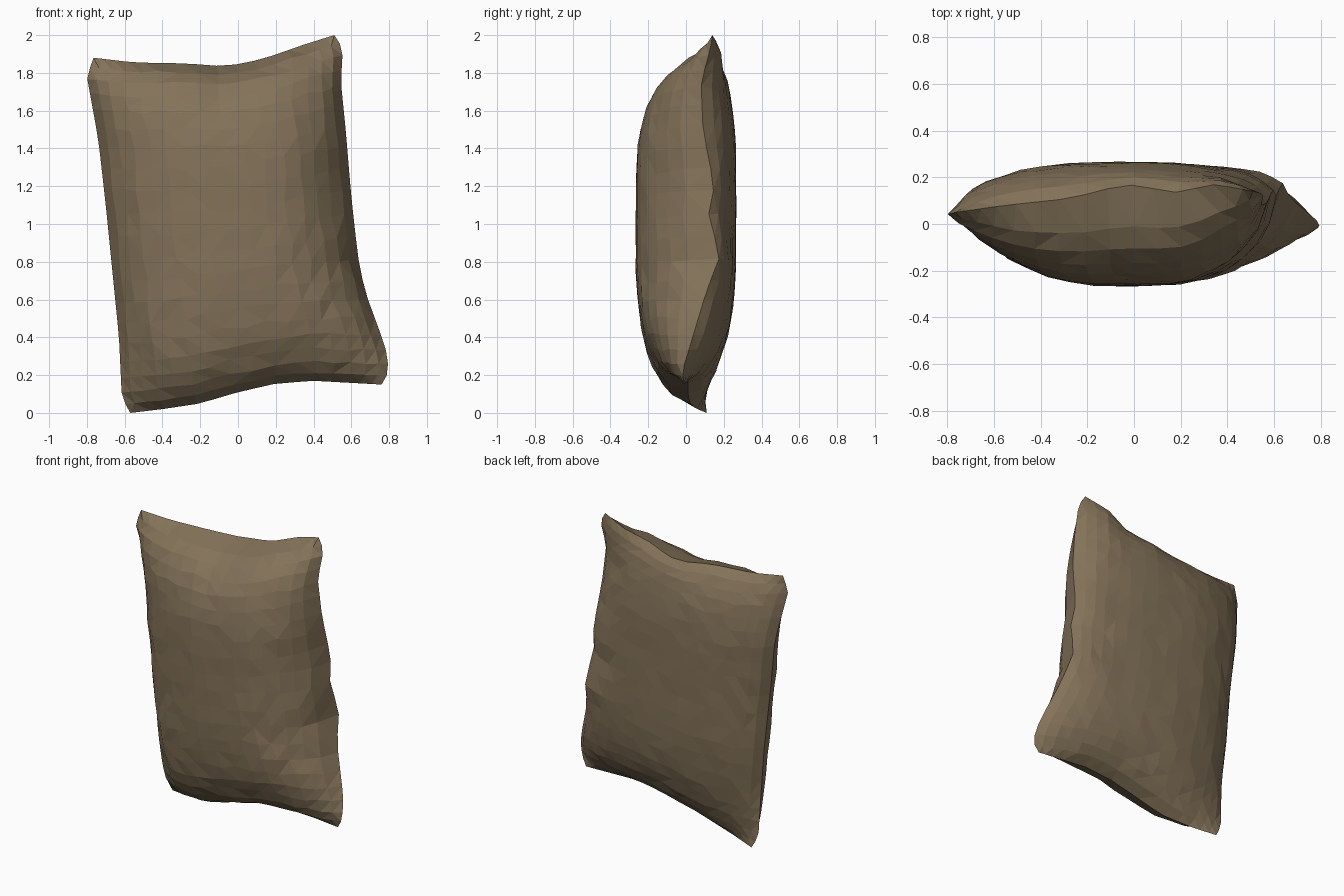
import bpy
import bmesh
import math
import random
from mathutils import Vector

random.seed(7)
default_cube = bpy.data.objects.get("Cube")
if default_cube:
    bpy.data.objects.remove(default_cube)

COLUMNS, ROWS = 16, 20
DEPTH = 0.268

# Seam line around the pillow, one path per side (x, y, z)
LEFT_PATH = [(-.57, .11, 0), (-.615, .1, .08), (-.63, .09, .4), (-.66, .1, .7),
             (-.7, .09, 1.1), (-.74, .1, 1.45), (-.8, .04, 1.78), (-.765, .05, 1.88)]
RIGHT_PATH = [(.76, -.01, .15), (.8, -.02, .22), (.78, .02, .35), (.67, .11, .65),
              (.635, .18, .83), (.61, .12, 1.05), (.595, .15, 1.2), (.57, .09, 1.5),
              (.545, .08, 1.75), (.555, .13, 1.93), (.51, .14, 2)]
BOTTOM_PATH = [(-.57, .11, 0), (-.4, .06, .02), (-.2, .02, .05), (0, .01, .11),
               (.2, .01, .155), (.4, .01, .17), (.76, -.01, .15)]
TOP_PATH = [(-.765, .05, 1.88), (-.55, .08, 1.855), (-.27, .11, 1.85), (-.08, .16, 1.835),
            (.03, .17, 1.85), (.15, .13, 1.88), (.35, .17, 1.95), (.51, .14, 2)]

# Squareness of each panel toward its left, right, bottom and top edges
FULLNESS = {-1: (2.4, 3, 4, 4.5), 1: (2.5, 2.6, 2.7, 4.8)}


def point_on_path(path, fraction):
    """Point at a fraction of the length of a polyline."""
    points = [Vector(p) for p in path]
    lengths = [(b - a).length for a, b in zip(points, points[1:])]
    remaining = fraction * sum(lengths)
    for start, end, length in zip(points, points[1:], lengths):
        if remaining <= length:
            return start.lerp(end, remaining / length)
        remaining -= length
    return points[-1]


def seam_surface(u, v):
    """Sheet stretched between the four seam paths."""
    across = point_on_path(LEFT_PATH, v).lerp(point_on_path(RIGHT_PATH, v), u)
    along = point_on_path(BOTTOM_PATH, u).lerp(point_on_path(TOP_PATH, u), v)
    low = Vector(BOTTOM_PATH[0]).lerp(Vector(BOTTOM_PATH[-1]), u)
    high = Vector(TOP_PATH[0]).lerp(Vector(TOP_PATH[-1]), u)
    return across + along - low.lerp(high, v)


def puff(u, v, side):
    """How full the stuffing is, from none at the seam to full in the middle."""
    left, right, bottom, top = FULLNESS[side]
    s, t = abs(2 * u - 1), abs(2 * v - 1)
    width = 1 - s ** (left if u < .5 else right)
    height = 1 - t ** (bottom if v < .5 else top)
    pinch = 1 - .5 * (s * t) ** 4
    return (width * height) ** .62 * pinch


def spread(index, count):
    """Grid spacing that tightens toward the seam."""
    even = index / count
    eased = .5 - .5 * math.cos(math.pi * even)
    return .5 * (even + eased)


def build_panel(bm, seam, side):
    """One bulging cloth panel; side is -1 for the front and 1 for the back."""
    grid = dict(seam)
    for i in range(1, COLUMNS):
        for j in range(1, ROWS):
            u, v = spread(i, COLUMNS), spread(j, ROWS)
            place = seam_surface(u, v)
            fullness = puff(u, v, side)
            place.y += (side * DEPTH - place.y) * fullness
            # Slight cloth unevenness
            place.x += random.uniform(-.015, .015) * fullness
            place.z += random.uniform(-.015, .015) * fullness
            place.y -= side * random.uniform(0, .005)
            grid[i, j] = bm.verts.new(place)
    for i in range(COLUMNS):
        for j in range(ROWS):
            corners = [grid[i, j], grid[i + 1, j], grid[i + 1, j + 1], grid[i, j + 1]]
            bm.faces.new(corners if side < 0 else corners[::-1])


# Pillow body: two panels sharing the seam vertices
bm = bmesh.new()
seam = {}
for i in range(COLUMNS + 1):
    for j in range(ROWS + 1):
        if i in (0, COLUMNS) or j in (0, ROWS):
            seam[i, j] = bm.verts.new(seam_surface(spread(i, COLUMNS), spread(j, ROWS)))
for side in (-1, 1):
    build_panel(bm, seam, side)
bmesh.ops.triangulate(bm, faces=bm.faces[:], quad_method='BEAUTY')
mesh = bpy.data.meshes.new("pillow")
bm.to_mesh(mesh)
bm.free()
pillow = bpy.data.objects.new("pillow", mesh)
bpy.context.collection.objects.link(pillow)

# Cloth colour
cloth = bpy.data.materials.new("brown cloth")
cloth.use_nodes = True
colour = (.23, .17, .1, 1)
cloth.diffuse_color = colour
cloth.node_tree.nodes["Principled BSDF"].inputs["Base Color"].default_value = colour
mesh.materials.append(cloth)
